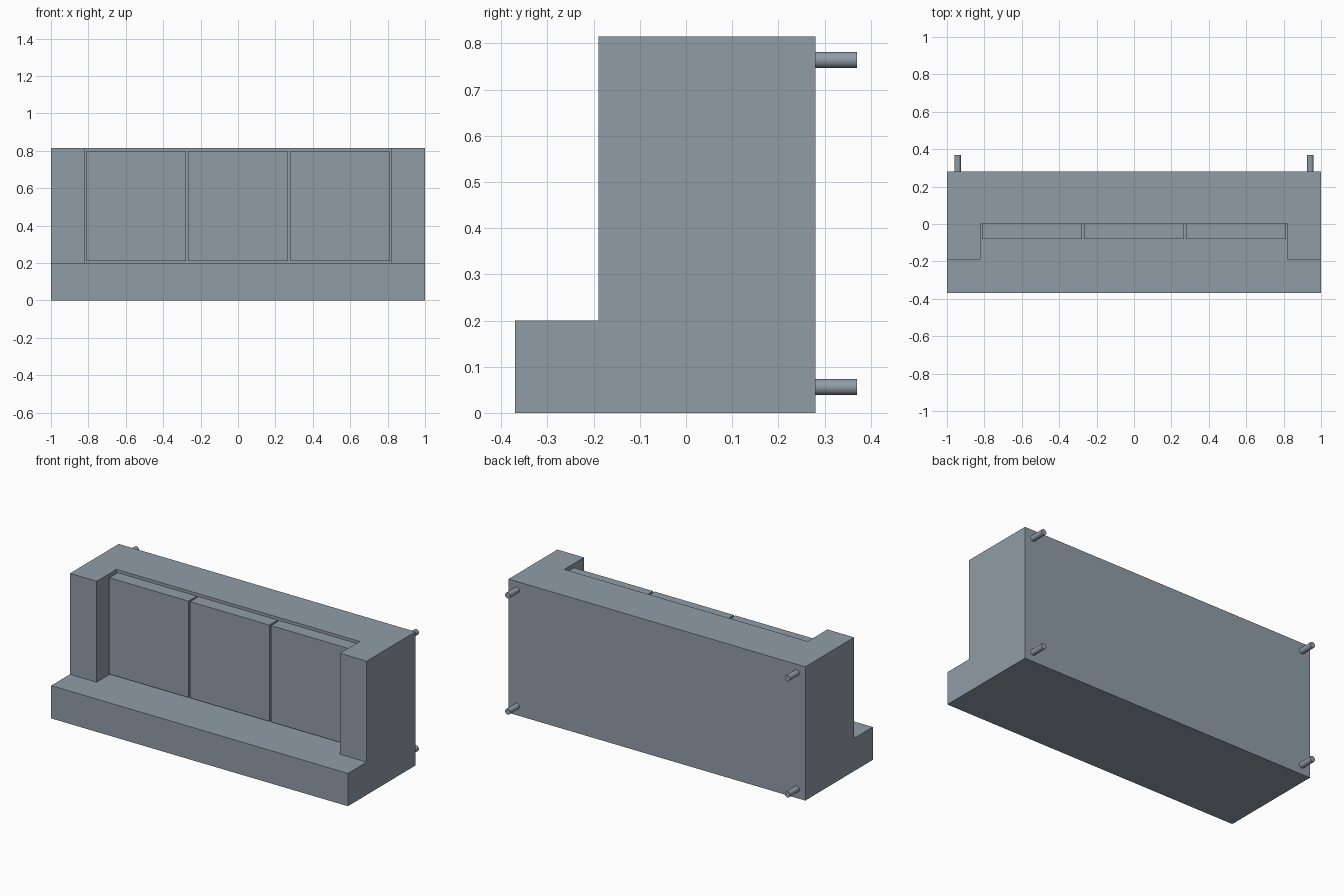
import bpy
import bmesh
import math
from mathutils import Vector

if "Cube" in bpy.data.objects:
    bpy.data.objects.remove(bpy.data.objects["Cube"], do_unlink=True)

# Single blue-grey colour
COLOUR = (0.28, 0.335, 0.39, 1.0)
fabric = bpy.data.materials.new("blue_grey")
fabric.use_nodes = True
fabric.diffuse_color = COLOUR
fabric.node_tree.nodes["Principled BSDF"].inputs["Base Color"].default_value = COLOUR


def make_object(name, bm):
    bmesh.ops.recalc_face_normals(bm, faces=bm.faces)
    mesh = bpy.data.meshes.new(name)
    bm.to_mesh(mesh)
    bm.free()
    mesh.materials.append(fabric)
    obj = bpy.data.objects.new(name, mesh)
    bpy.context.collection.objects.link(obj)
    return obj


def box(name, low, high):
    low, high = Vector(low), Vector(high)
    bm = bmesh.new()
    bmesh.ops.create_cube(bm, size=1)
    bmesh.ops.scale(bm, vec=high - low, verts=bm.verts)
    bmesh.ops.translate(bm, vec=(low + high) / 2, verts=bm.verts)
    return make_object(name, bm)


FRONT, ARM_FRONT, BACK = -0.37, -0.19, 0.28
SEAT, TOP = 0.2, 0.815
INNER = 0.82

# Frame: stepped side profile extruded across the width
profile = [(FRONT, 0), (BACK, 0), (BACK, TOP), (ARM_FRONT, TOP),
           (ARM_FRONT, SEAT), (FRONT, SEAT)]
bm = bmesh.new()
face = bm.faces.new([bm.verts.new((-1, y, z)) for y, z in profile])
side = bmesh.ops.extrude_face_region(bm, geom=[face])
bmesh.ops.translate(bm, vec=(2, 0, 0),
                    verts=[v for v in side["geom"] if isinstance(v, bmesh.types.BMVert)])
frame = make_object("frame", bm)

# Recess between the two arms
cutter = box("recess_cutter", (-INNER, -0.6, SEAT), (INNER, 0, 1))
cutter.hide_render = True
cut = frame.modifiers.new("recess", "BOOLEAN")
cut.operation = "DIFFERENCE"
cut.solver = "EXACT"
cut.object = cutter
bpy.context.view_layer.objects.active = frame
bpy.ops.object.modifier_apply(modifier="recess")
bpy.data.objects.remove(cutter, do_unlink=True)

# Three cushions inside the recess
for i, label in enumerate(("right", "middle", "left")):
    x = (i - 1) * 0.545
    box(label + "_cushion", (x - 0.267, -0.08, SEAT + 0.01), (x + 0.267, 0, 0.797))

# Four round feet on the back face
for label, x in (("right", -0.943), ("left", 0.943)):
    for level, z in (("lower", 0.056), ("upper", 0.764)):
        bpy.ops.mesh.primitive_cylinder_add(
            vertices=32, radius=0.0175, depth=0.09,
            location=(x, BACK + 0.045, z), rotation=(math.pi / 2, 0, 0))
        foot = bpy.context.object
        foot.name = f"{level}_{label}_foot"
        foot.data.materials.append(fabric)
        bpy.ops.object.shade_smooth_by_angle()
